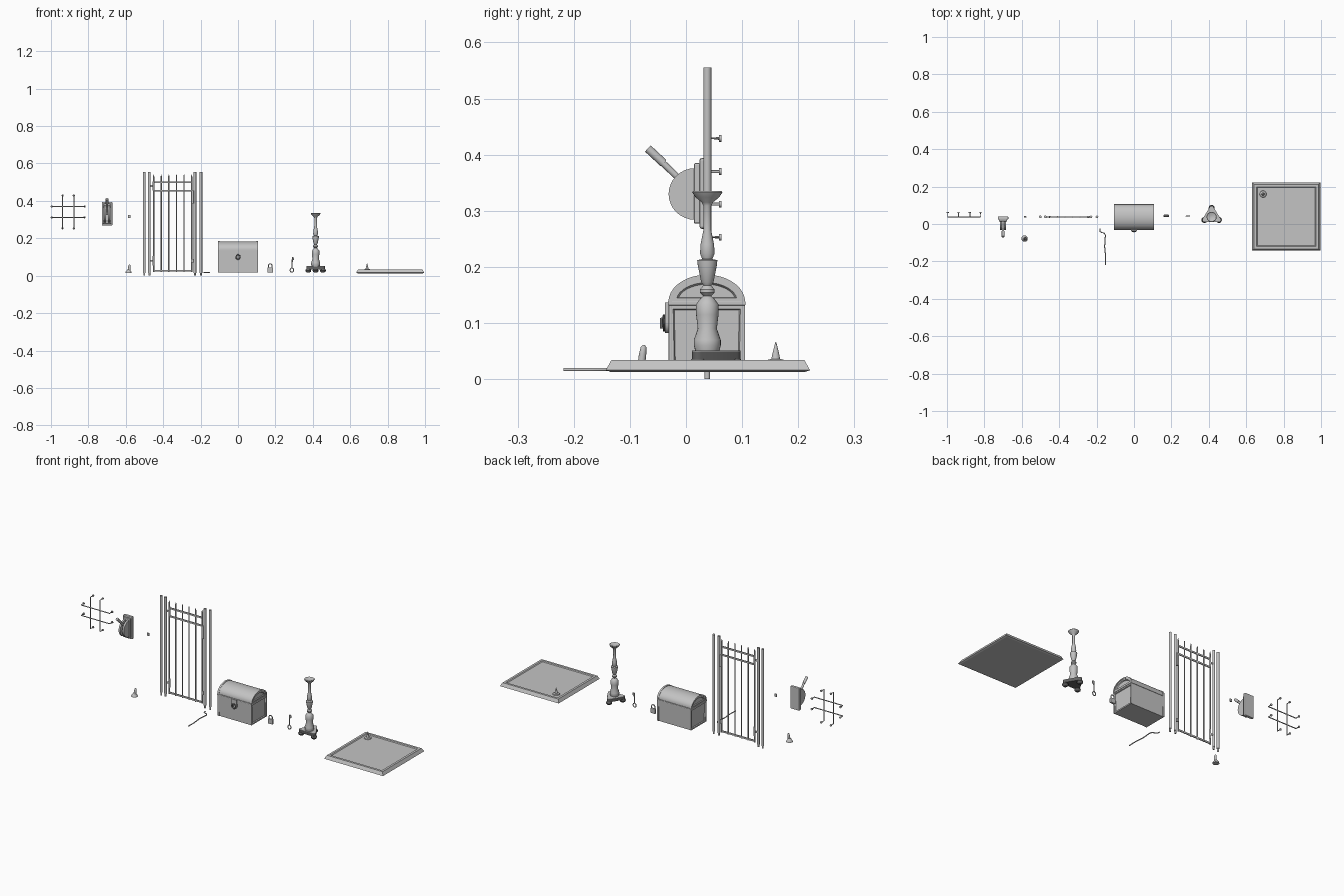
import bpy, bmesh, math
from mathutils import Vector

cube = bpy.data.objects.get("Cube")
if cube:
    bpy.data.objects.remove(cube)


def material(name, value):
    m = bpy.data.materials.new(name)
    m.use_nodes = True
    colour = (value, value, value, 1)
    m.diffuse_color = colour
    m.node_tree.nodes["Principled BSDF"].inputs["Base Color"].default_value = colour
    return m


GREY = material("plain grey", 0.55)
DARK = material("dark grey", 0.12)


def finish(name, bm, mat=GREY, smooth=True):
    bmesh.ops.recalc_face_normals(bm, faces=bm.faces)
    mesh = bpy.data.meshes.new(name)
    bm.to_mesh(mesh)
    bm.free()
    mesh.materials.append(mat)
    obj = bpy.data.objects.new(name, mesh)
    bpy.context.collection.objects.link(obj)
    if smooth:
        bpy.ops.object.select_all(action='DESELECT')
        obj.select_set(True)
        bpy.context.view_layer.objects.active = obj
        bpy.ops.object.shade_smooth_by_angle(angle=math.radians(40))
    return obj


def box(name, centre, size, mat=GREY, bevel=0):
    bm = bmesh.new()
    bmesh.ops.create_cube(bm, size=1)
    for v in bm.verts:
        v.co = Vector(c + s * a for c, s, a in zip(centre, size, v.co))
    obj = finish(name, bm, mat, False)
    if bevel:
        mod = obj.modifiers.new("bevel", 'BEVEL')
        mod.width, mod.segments = bevel, 2
    return obj


def tube(name, points, radius, mat=GREY, sides=10, closed=False):
    # Sweep a ring of vertices along a path
    bm = bmesh.new()
    pts = [Vector(p) for p in points]
    n, rings = len(pts), []
    for i, p in enumerate(pts):
        a = pts[i - 1] if i or closed else p
        b = pts[(i + 1) % n] if i < n - 1 or closed else p
        d = (b - a).normalized()
        u = d.orthogonal() if not rings else side - d * side.dot(d)
        side = u.normalized()
        w = d.cross(side)
        rings.append([bm.verts.new(p + radius * (side * math.cos(t) + w * math.sin(t)))
                      for t in (k * math.tau / sides for k in range(sides))])
    for i in range(n if closed else n - 1):
        r, s = rings[i], rings[(i + 1) % n]
        for k in range(sides):
            j = (k + 1) % sides
            bm.faces.new((r[k], r[j], s[j], s[k]))
    if not closed:
        bm.faces.new(rings[0])
        bm.faces.new(rings[-1])
    return finish(name, bm, mat)


def lathe(name, profile, centre, mat=GREY, sides=20, lean=(0, 0)):
    # Turn (radius, height) pairs around z; lean shifts rings as they rise
    bm = bmesh.new()
    base, rings = profile[0][1], []
    for r, z in profile:
        cx, cy = (c + l * (z - base) for c, l in zip(centre, lean))
        rings.append([bm.verts.new((cx + r * math.cos(t), cy + r * math.sin(t), z))
                      for t in (k * math.tau / sides for k in range(sides))])
    for a, b in zip(rings, rings[1:]):
        for k in range(sides):
            j = (k + 1) % sides
            bm.faces.new((a[k], a[j], b[j], b[k]))
    bm.faces.new(rings[0])
    bm.faces.new(rings[-1])
    return finish(name, bm, mat)


def prism(name, outline, axis, start, end, mat=GREY, inset=0, depth=0):
    # Extrude a 2D outline along an axis, with optional recessed end panels
    bm = bmesh.new()
    ends = []
    for d in (start, end):
        ring = []
        for p in outline:
            co = list(p)
            co.insert(axis, d)
            ring.append(bm.verts.new(co))
        ends.append(ring)
    caps = [bm.faces.new(r) for r in ends]
    for i in range(len(outline)):
        j = (i + 1) % len(outline)
        bm.faces.new((ends[0][i], ends[0][j], ends[1][j], ends[1][i]))
    bmesh.ops.recalc_face_normals(bm, faces=bm.faces)
    if inset:
        for cap in caps:
            bmesh.ops.inset_region(bm, faces=[cap], thickness=inset)
            bmesh.ops.inset_region(bm, faces=[cap], thickness=0.003, depth=-depth)
    return finish(name, bm, mat)


def arc(cy, cz, ry, rz, a, b, steps):
    return [(cy + ry * math.cos(t), cz + rz * math.sin(t))
            for t in (math.radians(a + (b - a) * k / steps) for k in range(steps + 1))]


Y = 0.038

# Window grille: four bars whose ends turn back into flat-headed pins
gx, gz, half = -0.908, 0.341, 0.088
for s in (-1, 1):
    for label, along, across in (("upright", (0, 1), (1, 0)), ("crossbar", (1, 0), (0, 1))):
        mx, mz = gx + across[0] * s * 0.03, gz + across[1] * s * 0.029
        a, b = ((mx + e * along[0] * half, mz + e * along[1] * half) for e in (-1, 1))
        tube(f"grille_{label}", [(a[0], 0.06, a[1]), (a[0], Y, a[1]), (b[0], Y, b[1]),
                                 (b[0], 0.06, b[1])], 0.0027, sides=8)
        for p in (a, b):
            tube("grille_pin_head", [(p[0], 0.059, p[1]), (p[0], 0.063, p[1])], 0.006)

# Wall lever: bevelled plate, two half wheels and a handle between them
lx = -0.7
box("lever_plate", (lx, 0.032, 0.331), (0.056, 0.016, 0.126), bevel=0.004)
box("lever_raised_panel", (lx, 0.02, 0.331), (0.044, 0.012, 0.108), bevel=0.003)
wheel = arc(0.016, 0.33, 0.047, 0.046, 90, 270, 16)
for s in (-1, 1):
    prism("lever_wheel_half", wheel, 0, lx + s * 0.006, lx + s * 0.016)
tube("lever_handle", [(lx, 0.016, 0.33), (lx, -0.067, 0.41)], 0.0058)
tube("lever_grip", [(lx, -0.04, 0.385), (lx, -0.068, 0.411)], 0.0075)

# Small wall stud
box("wall_stud", (-0.582, Y, 0.317), (0.014, 0.007, 0.016), bevel=0.002)

# Candle stump on melted wax, and the spike for the tray
lathe("wax_pool", [(0.017, 0.015), (0.016, 0.021), (0.01, 0.028), (0.006, 0.034)], (-0.585, -0.078))
lathe("candle_stump", [(0.007, 0.022), (0.0065, 0.045), (0.005, 0.057), (0.002, 0.061)],
      (-0.582, -0.08), lean=(0.05, 0.12))

# Gate: twin posts each side, bars, rails and fittings
for px in (-0.501, -0.474, -0.23, -0.198):
    lathe("gate_post", [(0.005, 0), (0.005, 0.014), (0.0072, 0.015), (0.0072, 0.555)], (px, Y), sides=14)
for i in range(6):
    px = -0.451 + i * 0.0406
    lathe("gate_bar", [(0.0036, 0.02), (0.0036, 0.53), (0.001, 0.541)], (px, Y), sides=8)
for z in (0.027, 0.454, 0.499):
    box("gate_rail", (-0.349, Y, z), (0.208, 0.005, 0.009))
for z in (0.08, 0.48):
    tube("gate_hinge", [(-0.451, Y, z - 0.025), (-0.451, Y, z + 0.025)], 0.0055)
    box("gate_hinge_strap", (-0.463, Y, z), (0.024, 0.004, 0.01))
box("gate_lock", (-0.243, Y, 0.42), (0.014, 0.01, 0.07), bevel=0.002)
box("gate_lower_catch", (-0.243, Y, 0.08), (0.012, 0.008, 0.02), bevel=0.002)

# Hooked rod lying on the floor
tube("hooked_rod", [(-0.183, -0.025, 0.018), (-0.181, -0.04, 0.018), (-0.172, -0.046, 0.018),
                    (-0.16, -0.048, 0.018), (-0.153, -0.06, 0.018), (-0.157, -0.12, 0.018),
                    (-0.152, -0.17, 0.017), (-0.153, -0.218, 0.017)], 0.0028)

# Chest: panelled body, arched lid with end bands, hasp and staple
body = [(-0.028, 0.017), (0.102, 0.017), (0.104, 0.132), (-0.03, 0.132)]
prism("chest_body", body, 0, -0.104, 0.104, inset=0.01, depth=0.005)
lid = [(-0.029, 0.136)] + arc(0.037, 0.14, 0.066, 0.044, 180, 0, 18) + [(0.103, 0.136)]
prism("chest_lid", lid, 0, -0.104, 0.104, inset=0.012, depth=0.005)
box("chest_lid_rim", (0, 0.037, 0.135), (0.213, 0.138, 0.007), bevel=0.001)
band = arc(0.037, 0.137, 0.0685, 0.049, 180, 0, 18) + arc(0.037, 0.137, 0.062, 0.042, 0, 180, 18)
for s in (-1, 1):
    prism("chest_lid_band", band, 0, s * 0.096, s * 0.1065)
    for y in (-0.028, 0.102):
        box("chest_corner_strip", (s * 0.101, y, 0.075), (0.01, 0.006, 0.115), bevel=0.001)
prism("chest_hasp", [(-0.015, 0.137), (0.015, 0.137)] + arc(0, 0.102, 0.017, 0.02, 0, -180, 12),
      1, -0.037, -0.03)
tube("chest_staple", [(0, -0.034, 0.108), (0, -0.044, 0.108), (0, -0.044, 0.092), (0, -0.034, 0.092)],
     0.0025)
tube("chest_lock_ring", [(x, -0.039, z) for x, z in arc(0, 0.1, 0.011, 0.013, 0, 345, 23)],
     0.0025, DARK, 8, True)

# Padlock
box("padlock_body", (0.172, 0.043, 0.031), (0.03, 0.013, 0.027), bevel=0.003)
shackle = [(0.182, 0.04)] + arc(0.172, 0.053, 0.01, 0.011, 0, 180, 12) + [(0.162, 0.04)]
tube("padlock_shackle", [(x, 0.043, z) for x, z in shackle], 0.0026, sides=8)

# Key standing on its ring
ring = arc(0.288, 0.03, 0.0095, 0.011, 0, 345, 23)
tube("key_ring", [(x, 0.042, z) for x, z in ring], 0.0026, sides=8, closed=True)
tube("key_shaft", [(0.288, 0.042, 0.04), (0.291, 0.042, 0.1)], 0.003, sides=8)
box("key_bit", (0.295, 0.042, 0.091), (0.011, 0.003, 0.014))

# Candlestick: turned stem with a drip cup on a three-footed base
cx = 0.415
lathe("candlestick_stem", [
    (0.021, 0.049), (0.024, 0.06), (0.024, 0.07), (0.017, 0.09), (0.02, 0.115), (0.02, 0.133),
    (0.013, 0.143), (0.007, 0.148), (0.013, 0.154), (0.013, 0.16), (0.007, 0.167), (0.011, 0.173),
    (0.017, 0.203), (0.018, 0.212), (0.009, 0.214), (0.013, 0.224), (0.012, 0.24), (0.007, 0.265),
    (0.007, 0.309), (0.01, 0.315), (0.021, 0.324), (0.027, 0.333), (0.025, 0.335), (0.009, 0.329)],
    (cx, Y), sides=24)
foot_spots = [(cx + 0.045 * math.cos(t), 0.043 + 0.043 * math.sin(t))
              for t in (math.radians(90 + 120 * k) for k in range(3))]
outline = []
for k, (fx, fy) in enumerate(foot_spots):
    outline += arc(fx, fy, 0.011, 0.011, 30 + 120 * k, 150 + 120 * k, 4)
prism("candlestick_base", outline, 2, 0.034, 0.049, DARK)
prism("candlestick_base_top", outline, 2, 0.049, 0.051)
for spot in foot_spots:
    lathe("candlestick_foot", [(0.008, 0.017), (0.014, 0.022), (0.016, 0.028), (0.012, 0.036)],
          spot, DARK, 14)

# Floor tray: sloping edges, raised rim, recessed top, with a spike near the back corner
bm = bmesh.new()
bmesh.ops.create_cube(bm, size=1)
for v in bm.verts:
    w = 0.364 if v.co.z < 0 else 0.344
    v.co = Vector((0.814 + v.co.x * w, 0.039 + v.co.y * w, 0.025 + v.co.z * 0.018))
top = max(bm.faces, key=lambda f: f.calc_center_median().z)
bottom = min(bm.faces, key=lambda f: f.calc_center_median().z)
bmesh.ops.inset_region(bm, faces=[top], thickness=0.018)
bmesh.ops.inset_region(bm, faces=[top], thickness=0.006, depth=-0.004)
bmesh.ops.inset_region(bm, faces=[bottom], thickness=0.012, depth=0.003)
finish("floor_tray", bm, smooth=False)
lathe("tray_spike", [(0.019, 0.029), (0.017, 0.034), (0.008, 0.036), (0.006, 0.046), (0.0008, 0.066)],
      (0.69, 0.16), sides=14)
